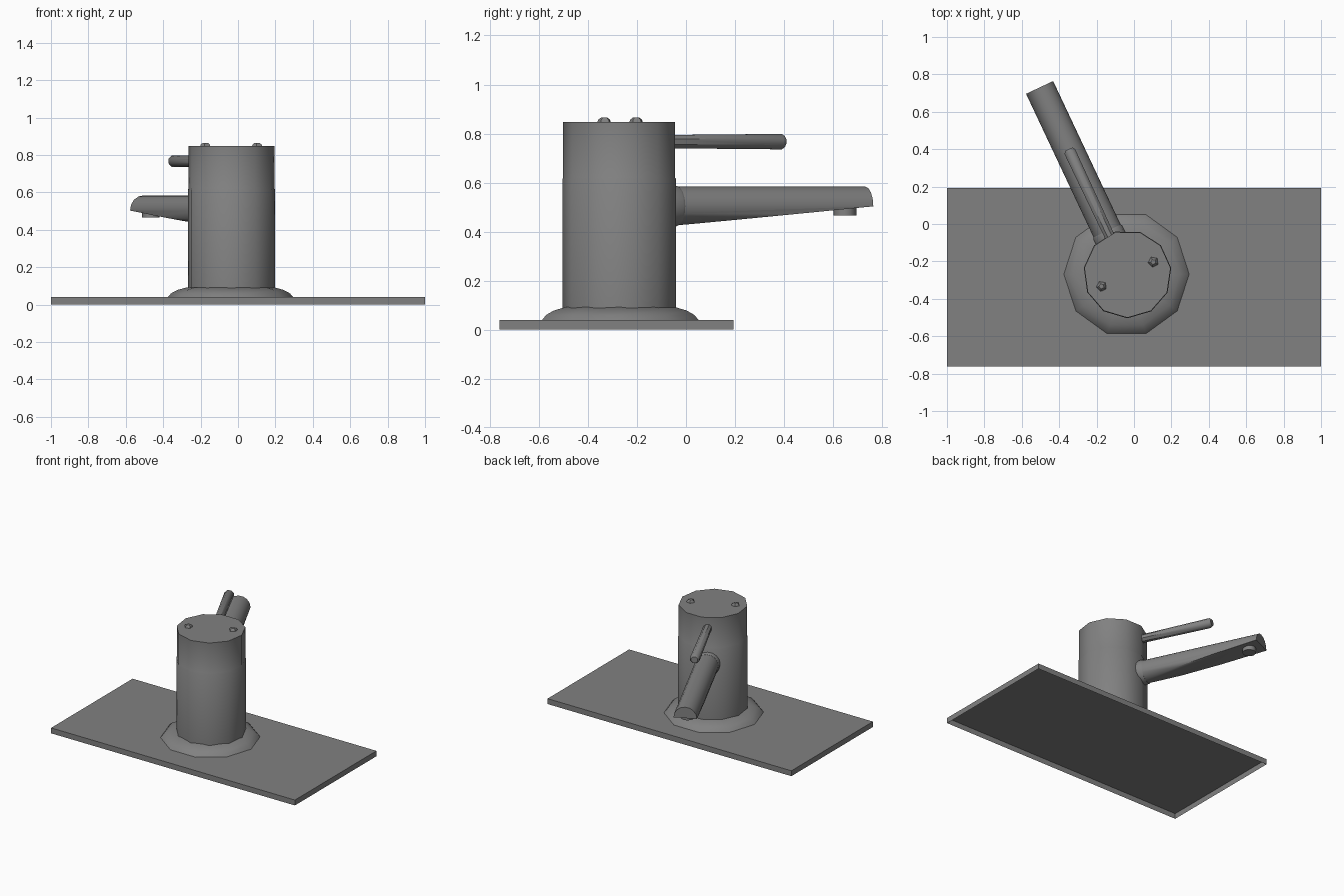
import bpy, bmesh, math
from mathutils import Matrix, Vector

if "Cube" in bpy.data.objects:
    bpy.data.objects.remove(bpy.data.objects["Cube"])

metal = bpy.data.materials.new("grey metal")
metal.diffuse_color = (0.22, 0.22, 0.22, 1)
metal.use_nodes = True
metal.node_tree.nodes["Principled BSDF"].inputs["Base Color"].default_value = metal.diffuse_color

CX, CY = -0.035, -0.268            # axis of the tap body
ANG = math.radians(115.2)          # direction of spout and lever
D = Vector((math.cos(ANG), math.sin(ANG), 0))
SIDE = Vector((-D.y, D.x, 0))


def finish(name, bm, smooth=True):
    bmesh.ops.recalc_face_normals(bm, faces=bm.faces)
    me = bpy.data.meshes.new(name)
    bm.to_mesh(me)
    bm.free()
    ob = bpy.data.objects.new(name, me)
    bpy.context.collection.objects.link(ob)
    me.materials.append(metal)
    if smooth:
        bpy.ops.object.select_all(action='DESELECT')
        ob.select_set(True)
        bpy.context.view_layer.objects.active = ob
        bpy.ops.object.shade_smooth_by_angle(angle=math.radians(42))
    return ob


def lathe(profile, sides, mat, phase=0.0, start_cap=True):
    """Rings of (radius, height) about local z, capped, placed by mat."""
    bm = bmesh.new()
    rings = []
    for r, h in profile:
        rings.append([bm.verts.new(mat @ Vector((
            r * math.cos(phase + i * math.tau / sides),
            r * math.sin(phase + i * math.tau / sides), h)))
            for i in range(sides)])
    for a, b in zip(rings, rings[1:]):
        for i in range(sides):
            j = (i + 1) % sides
            bm.faces.new((a[i], a[j], b[j], b[i]))
    if start_cap:
        bm.faces.new(rings[0][::-1])
    bm.faces.new(rings[-1])
    return bm


def upright(x, y):
    return Matrix.Translation((x, y, 0))


def along(z):
    """Local z runs outward from the body along the spout direction."""
    m = Matrix((SIDE, Vector((0, 0, 1)), D)).transposed().to_4x4()
    return Matrix.Translation((CX, CY, z)) @ m


# mounting plate, open underneath
bm = bmesh.new()
bmesh.ops.create_cube(bm, size=1, matrix=Matrix.Translation((0, -0.284, 0.02))
                      @ Matrix.Diagonal((2, 0.955, 0.04, 1)))
bm.normal_update()
bmesh.ops.delete(bm, geom=[f for f in bm.faces if f.normal.z < -0.5],
                 context='FACES_ONLY')
plate = finish("mounting_plate", bm, False)

# domed base flange
finish("base_flange", lathe([(0.335, 0.04), (0.318, 0.06), (0.285, 0.078),
                             (0.235, 0.092)], 10, upright(CX - 0.005, CY),
                            start_cap=False))

# body with slightly slimmer head
finish("body", lathe([(0.236, 0.085), (0.236, 0.615), (0.233, 0.62),
                      (0.233, 0.847)], 11, upright(CX, CY), math.radians(8)))

# two screw caps on the head
for s, name in ((-1, "screw_cap_right"), (1, "screw_cap_left")):
    p = Vector((CX, CY, 0)) + SIDE * 0.153 * s
    finish(name, lathe([(0.03, 0.842), (0.026, 0.856), (0.014, 0.865)],
                       5, upright(p.x, p.y), ANG))

# spout: round bar with its underside sliced off towards the tip
bm = lathe([(0.08, 0.18), (0.08, 1.103)], 16, along(0.504))
root = Vector((CX, CY, 0.424)) + D * 0.23
tip = Vector((CX, CY, 0.503)) + D * 1.103
normal = (tip - root).cross(SIDE)
if normal.z > 0:
    normal = -normal
cut = bmesh.ops.bisect_plane(bm, geom=bm.verts[:] + bm.edges[:] + bm.faces[:],
                             plane_co=root, plane_no=normal, clear_outer=True)
edges = [e for e in cut["geom_cut"] if isinstance(e, bmesh.types.BMEdge)]
bmesh.ops.holes_fill(bm, edges=edges, sides=0)
finish("spout", bm)

# collar where the spout meets the body
finish("spout_collar", lathe([(0.086, 0.18), (0.086, 0.245), (0.081, 0.255)],
                             16, along(0.504)))

# water outlet under the spout tip
p = Vector((CX, CY, 0)) + D * 1.013
finish("water_outlet", lathe([(0.046, 0.466), (0.046, 0.51)], 12,
                             upright(p.x, p.y)))

# lever handle
finish("lever", lathe([(0.029, 0.18), (0.034, 0.722), (0.024, 0.738)], 8,
                      along(0.767), math.pi / 8))
